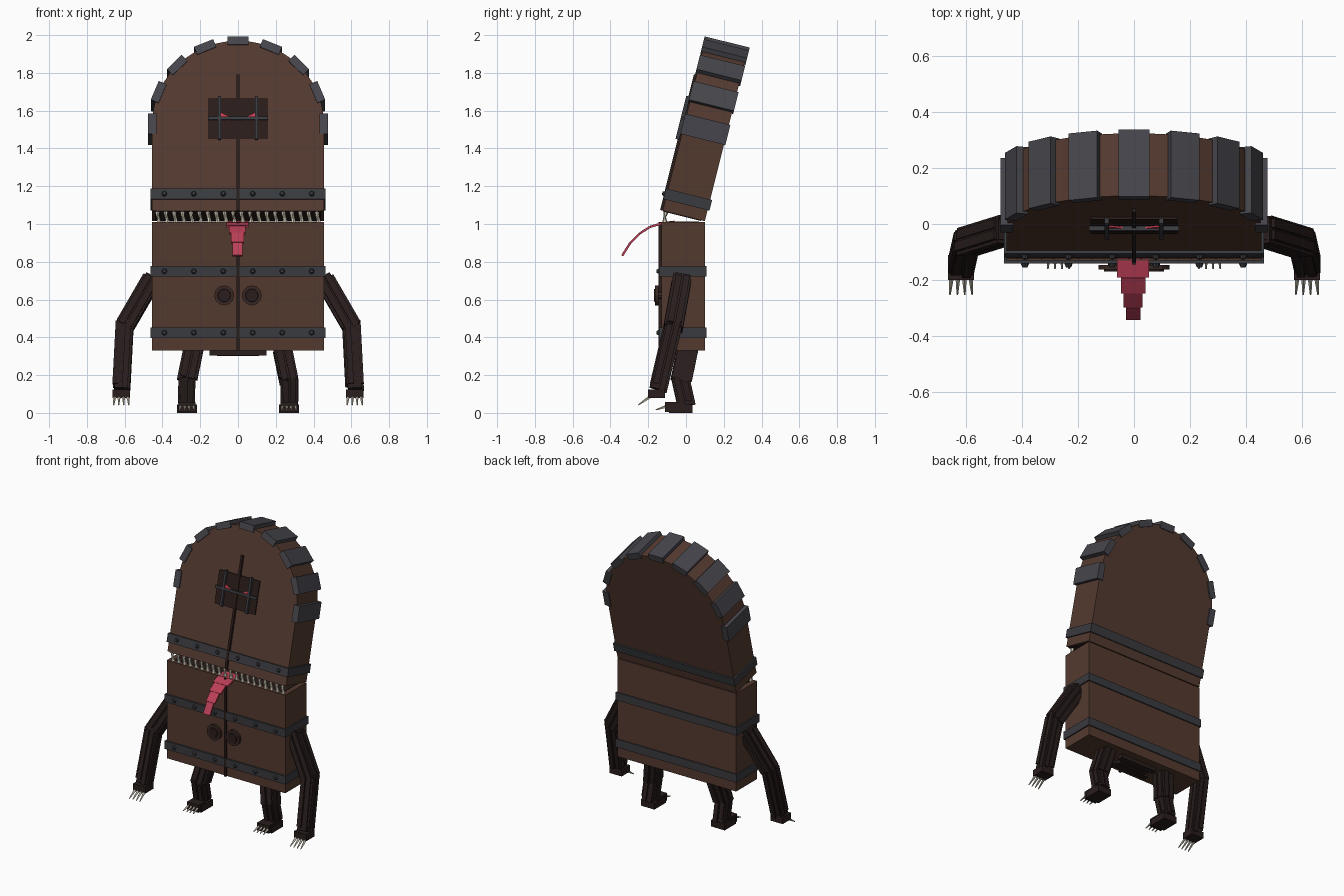
import bpy, bmesh, math, random
from mathutils import Matrix, Vector

if "Cube" in bpy.data.objects:
    bpy.data.objects.remove(bpy.data.objects["Cube"])

random.seed(4)
I = Matrix.Identity(4)
# upper half of the door leans back about a hinge on the rear edge
UP = Matrix.Translation((0, 0.10, 1.015)) @ Matrix.Rotation(math.radians(-14), 4, 'X')


def material(name, rgb):
    m = bpy.data.materials.new(name)
    m.diffuse_color = (*rgb, 1)
    m.use_nodes = True
    m.node_tree.nodes["Principled BSDF"].inputs["Base Color"].default_value = m.diffuse_color
    return m


WOOD = material("brown wood", (0.088, 0.042, 0.029))
LIMB = material("black wood", (0.022, 0.0125, 0.012))
TRIM = material("dark wood", (0.040, 0.021, 0.017))
DARK = material("mouth dark", (0.022, 0.012, 0.010))
STONE = material("grey stone", (0.060, 0.060, 0.072))
IRON = material("dark iron", (0.042, 0.043, 0.050))
BONE = material("bone", (0.66, 0.62, 0.50))
TONGUE = material("tongue red", (0.50, 0.050, 0.095))
EYE = material("eye red", (0.65, 0.05, 0.09))


def part(name, mat, build, M=I):
    """Make one object from a function that fills a bmesh."""
    bm = bmesh.new()
    build(bm)
    bm.transform(M)
    bmesh.ops.recalc_face_normals(bm, faces=bm.faces)
    me = bpy.data.meshes.new(name)
    bm.to_mesh(me)
    bm.free()
    me.materials.append(mat)
    ob = bpy.data.objects.new(name, me)
    bpy.context.collection.objects.link(ob)
    return ob


def box(bm, lo, hi, M=I):
    lo, hi = Vector(lo), Vector(hi)
    S = Matrix.Diagonal((*(hi - lo), 1))
    bmesh.ops.create_cube(bm, size=1, matrix=M @ Matrix.Translation((lo + hi) / 2) @ S)


def frame(p, q):
    """Matrix at p whose z axis points to q, with x kept sideways."""
    z = (q - p).normalized()
    ref = Vector((1, 0, 0)) if abs(z.x) < 0.95 else Vector((0, 1, 0))
    x = (ref - z * ref.dot(z)).normalized()
    R = Matrix((x, z.cross(x), z)).transposed().to_4x4()
    return Matrix.Translation(p) @ R


def cone(bm, p, q, r1, r2, n):
    p, q = Vector(p), Vector(q)
    d = (q - p).length
    bmesh.ops.create_cone(bm, cap_ends=True, segments=n, radius1=r1, radius2=r2, depth=d,
                          matrix=frame(p, q) @ Matrix.Translation((0, 0, d / 2)))


def beam(bm, p, q, w):
    """Limb section: square core with uneven slats on all four sides."""
    p, q = Vector(p), Vector(q)
    F, d, h = frame(p, q), (q - p).length, w / 2
    c = h * 0.8
    box(bm, (-c, -c, -0.01), (c, c, d + 0.01), F)
    for k in range(4):
        R = F @ Matrix.Rotation(k * math.pi / 2, 4, 'Z')
        for x in (-0.42, 0.42):
            a, b = random.uniform(-0.02, 0.015), random.uniform(-0.015, 0.02)
            t = h * random.uniform(0.93, 1.08)
            box(bm, (h * (x - 0.33), c - 0.01, a), (h * (x + 0.33), t, d + b), R)


# ---- door halves
part("lower_door", WOOD, lambda bm: box(bm, (-0.455, -0.13, 0.33), (0.455, 0.10, 1.01)))


def arch(bm):
    r, zc, n = 0.455, 0.472, 24
    pts = [(-r, 0), (r, 0)] + [(r * math.cos(math.pi * i / n), zc + r * math.sin(math.pi * i / n))
                               for i in range(n + 1)]
    f = bm.faces.new([bm.verts.new((x, -0.23, z)) for x, z in pts])
    g = bmesh.ops.extrude_face_region(bm, geom=[f])["geom"]
    bmesh.ops.translate(bm, vec=(0, 0.23, 0), verts=[v for v in g if isinstance(v, bmesh.types.BMVert)])


part("upper_door", WOOD, arch, UP)
part("mouth_roof", DARK, lambda bm: box(bm, (-0.44, -0.228, -0.004), (0.44, -0.02, 0.002)), UP)
part("mouth_floor", DARK, lambda bm: box(bm, (-0.42, -0.10, 1.005), (0.42, 0.07, 1.013)))


# ---- stone blocks around the arch
def stones(bm):
    for k in range(9):
        R = Matrix.Translation((0, 0, 0.472)) @ Matrix.Rotation(-math.radians(22.5 * k), 4, 'Y')
        box(bm, (0.432, -0.238, -0.055), (0.477, 0.008, 0.055), R)


part("arch_stones", STONE, stones, UP)


# ---- iron bands with rivets, and the centre seam
def band(y0, y1, z0, z1):
    def build(bm):
        box(bm, (-0.464, y0, z0), (0.464, y1, z1))
        for x in (-0.39, -0.234, -0.078, 0.078, 0.234, 0.39):
            z = (z0 + z1) / 2
            cone(bm, (x, y0 + 0.003, z), (x, y0 - 0.013, z), 0.016, 0.009, 8)
    return build


part("upper_band", IRON, band(-0.242, 0.010, 0.06, 0.118), UP)
part("middle_band", IRON, band(-0.142, 0.108, 0.723, 0.777))
part("bottom_band", IRON, band(-0.142, 0.108, 0.397, 0.453))
part("lower_seam", DARK, lambda bm: box(bm, (-0.008, -0.1445, 0.33), (0.008, -0.12, 1.01)))
part("upper_seam", DARK, lambda bm: box(bm, (-0.008, -0.2445, 0.0), (0.008, -0.22, 0.74)), UP)

# ---- barred window with eyes
part("window", DARK, lambda bm: box(bm, (-0.155, -0.238, 0.39), (0.155, -0.22, 0.61)), UP)


def bars(bm):
    for x in (-0.097, 0.097):
        box(bm, (x - 0.008, -0.256, 0.385), (x + 0.008, -0.236, 0.62))
    box(bm, (-0.16, -0.254, 0.492), (0.16, -0.238, 0.508))


part("window_bars", IRON, bars, UP)


def eyes(bm):
    for s in (-1, 1):
        f = bm.faces.new([bm.verts.new((s * x, -0.24, z)) for x, z in
                          ((0.035, 0.505), (0.05, 0.488), (0.085, 0.497), (0.098, 0.535))])
        g = bmesh.ops.extrude_face_region(bm, geom=[f])["geom"]
        bmesh.ops.translate(bm, vec=(0, -0.006, 0), verts=[v for v in g if isinstance(v, bmesh.types.BMVert)])


part("eyes", EYE, eyes, UP)


# ---- teeth
def teeth(up):
    def build(bm):
        for i in range(20):
            x = -0.427 + 0.0445 * i + (0.008 if up else 0)
            h = random.uniform(0.035, 0.055)
            if up:
                cone(bm, (x, -0.112, 1.008), (x, -0.114, 1.008 + h), 0.014, 0.001, 6)
            else:
                cone(bm, (x, -0.212, 0.002), (x, -0.212, -h), 0.015, 0.001, 6)
    return build


part("lower_teeth", BONE, teeth(True))
part("upper_teeth", BONE, teeth(False), UP)


# ---- tongue of stepped plates
def tongue(bm):
    path = [(-0.06, 1.012), (-0.125, 1.004), (-0.19, 0.985), (-0.245, 0.95), (-0.295, 0.90), (-0.338, 0.832)]
    for a, b, w in zip(path, path[1:], (0.115, 0.115, 0.088, 0.068, 0.052)):
        p, q = Vector((-0.003, *a)), Vector((-0.003, *b))
        box(bm, (-w / 2, -0.006, 0), (w / 2, 0.006, (q - p).length), frame(p, q))


part("tongue", TONGUE, tongue)

# ---- knobs
for s, side in ((-1, "left"), (1, "right")):
    def knob(bm):
        cone(bm, (s * 0.073, -0.12, 0.622), (s * 0.073, -0.15, 0.622), 0.02, 0.02, 8)
        cone(bm, (s * 0.073, -0.146, 0.622), (s * 0.073, -0.163, 0.622), 0.053, 0.053, 12)
    part(side + "_knob", TRIM, knob)
    part(side + "_knob_face", LIMB, lambda bm: cone(
        bm, (s * 0.073, -0.16, 0.622), (s * 0.073, -0.17, 0.622), 0.036, 0.033, 12))

    # ---- arm and hand
    def arm(bm):
        beam(bm, (s * 0.455, -0.02, 0.71), (s * 0.60, -0.065, 0.46), 0.10)
        beam(bm, (s * 0.60, -0.065, 0.475), (s * 0.618, -0.145, 0.135), 0.092)
        box(bm, (s * 0.618 - 0.047, -0.20, 0.08), (s * 0.618 + 0.047, -0.11, 0.125))
    part(side + "_arm", LIMB, arm)

    # ---- leg and foot
    def leg(bm):
        beam(bm, (s * 0.235, 0.01, 0.345), (s * 0.27, -0.025, 0.175), 0.105)
        beam(bm, (s * 0.27, -0.03, 0.185), (s * 0.272, 0.0, 0.05), 0.092)
        M = Matrix.Translation((s * 0.27, 0, 0))
        box(bm, (-0.052, -0.09, 0.0), (0.052, 0.035, 0.045), M)
        box(bm, (-0.045, -0.112, 0.005), (0.045, -0.03, 0.058), M)
    part(side + "_leg", LIMB, leg)

    # ---- claws on hand and foot
    def claws(bm):
        for k in range(4):
            o = (k - 1.5) * 0.023
            cone(bm, (s * 0.618 + o, -0.19, 0.085), (s * 0.618 + o * 1.15, -0.252, 0.042), 0.009, 0.003, 5)
            cone(bm, (s * 0.27 + o, -0.10, 0.035), (s * 0.27 + o * 1.1, -0.16, 0.016), 0.009, 0.003, 5)
    part(side + "_claws", BONE, claws)


# ---- slats under the body
def slats(bm):
    for y, w in ((-0.06, 0.15), (-0.015, 0.11), (0.03, 0.14)):
        box(bm, (-w, y - 0.019, 0.302 + 0.03 * abs(y)), (w, y + 0.019, 0.335))


part("hip_slats", LIMB, slats)
